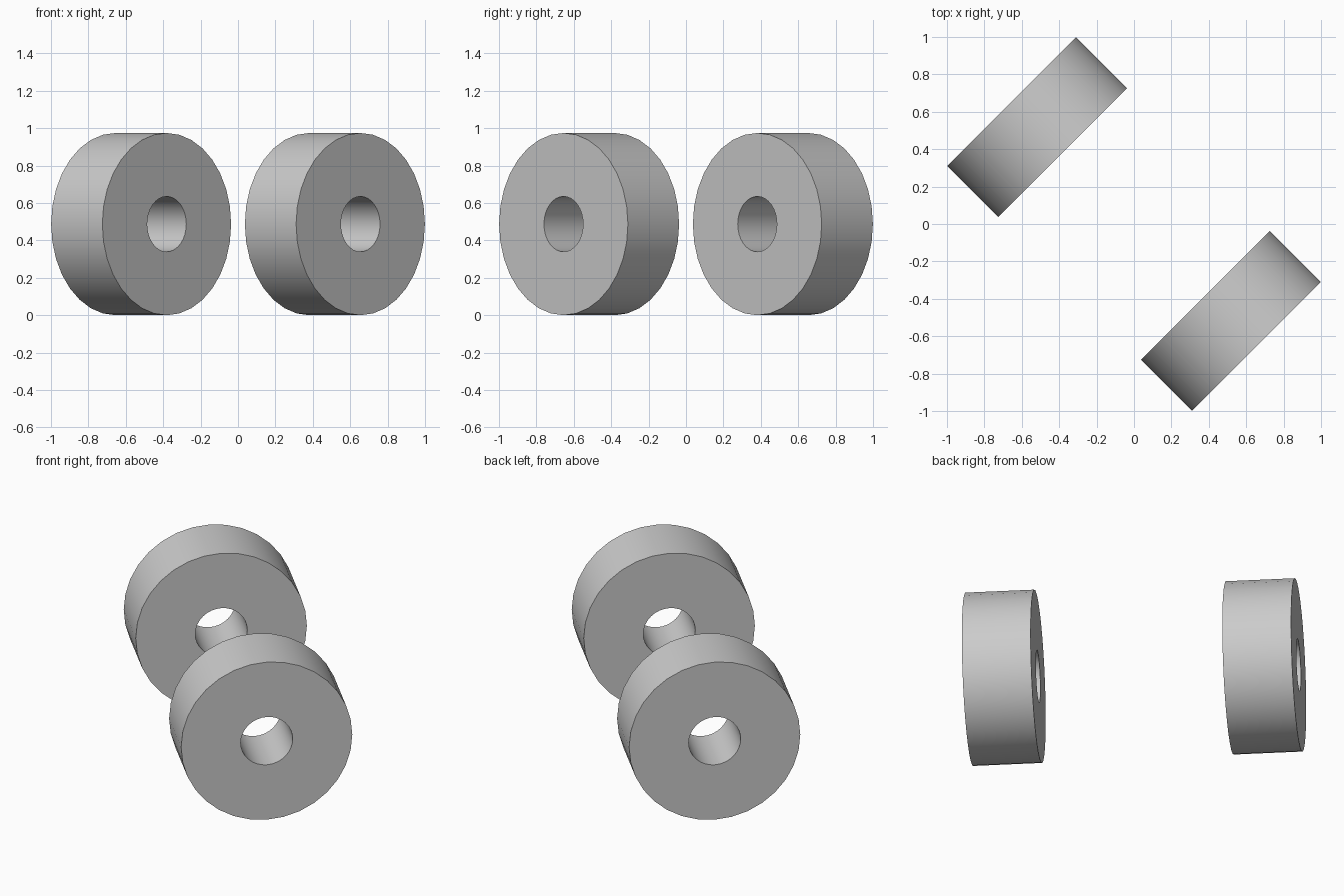
import bpy
import bmesh
import math
from mathutils import Matrix, Vector

cube = bpy.data.objects.get("Cube")
if cube:
    bpy.data.objects.remove(cube, do_unlink=True)

OUTER, BORE, WIDTH, SIDES = 0.487, 0.148, 0.387, 32
OFFSET = 0.518

# Plain grey for both wheels
grey = bpy.data.materials.new("plain_grey")
grey.use_nodes = True
colour = (0.6, 0.6, 0.6, 1)
grey.diffuse_color = colour
grey.node_tree.nodes["Principled BSDF"].inputs["Base Color"].default_value = colour


def make_wheel(name, x, y):
    """Lathe a rectangular section into a bored wheel, axle along the diagonal."""
    bm = bmesh.new()
    half = WIDTH / 2
    section = [(BORE, -half), (OUTER, -half), (OUTER, half), (BORE, half)]
    verts = [bm.verts.new((r, 0, h)) for r, h in section]
    edges = [bm.edges.new((verts[i], verts[(i + 1) % 4])) for i in range(4)]
    bmesh.ops.spin(bm, geom=verts + edges, cent=(0, 0, 0), axis=(0, 0, 1),
                   angle=math.tau, steps=SIDES, use_merge=False)
    bmesh.ops.remove_doubles(bm, verts=bm.verts, dist=0.0001)
    bmesh.ops.recalc_face_normals(bm, faces=bm.faces)

    # Columns: horizontal rim direction, vertical, axle
    axle = Vector((1, -1, 0)).normalized()
    up = Vector((0, 0, 1))
    turn = Matrix((up.cross(axle), up, axle)).transposed().to_4x4()
    bm.transform(turn)

    mesh = bpy.data.meshes.new(name)
    bm.to_mesh(mesh)
    bm.free()
    mesh.materials.append(grey)
    wheel = bpy.data.objects.new(name, mesh)
    wheel.location = (x, y, OUTER)
    bpy.context.collection.objects.link(wheel)
    bpy.ops.object.select_all(action='DESELECT')
    wheel.select_set(True)
    bpy.context.view_layer.objects.active = wheel
    bpy.ops.object.shade_smooth_by_angle(angle=math.radians(30))


# Two wheels on opposite corners
make_wheel("back_right_wheel", -OFFSET, OFFSET)
make_wheel("front_left_wheel", OFFSET, -OFFSET)
